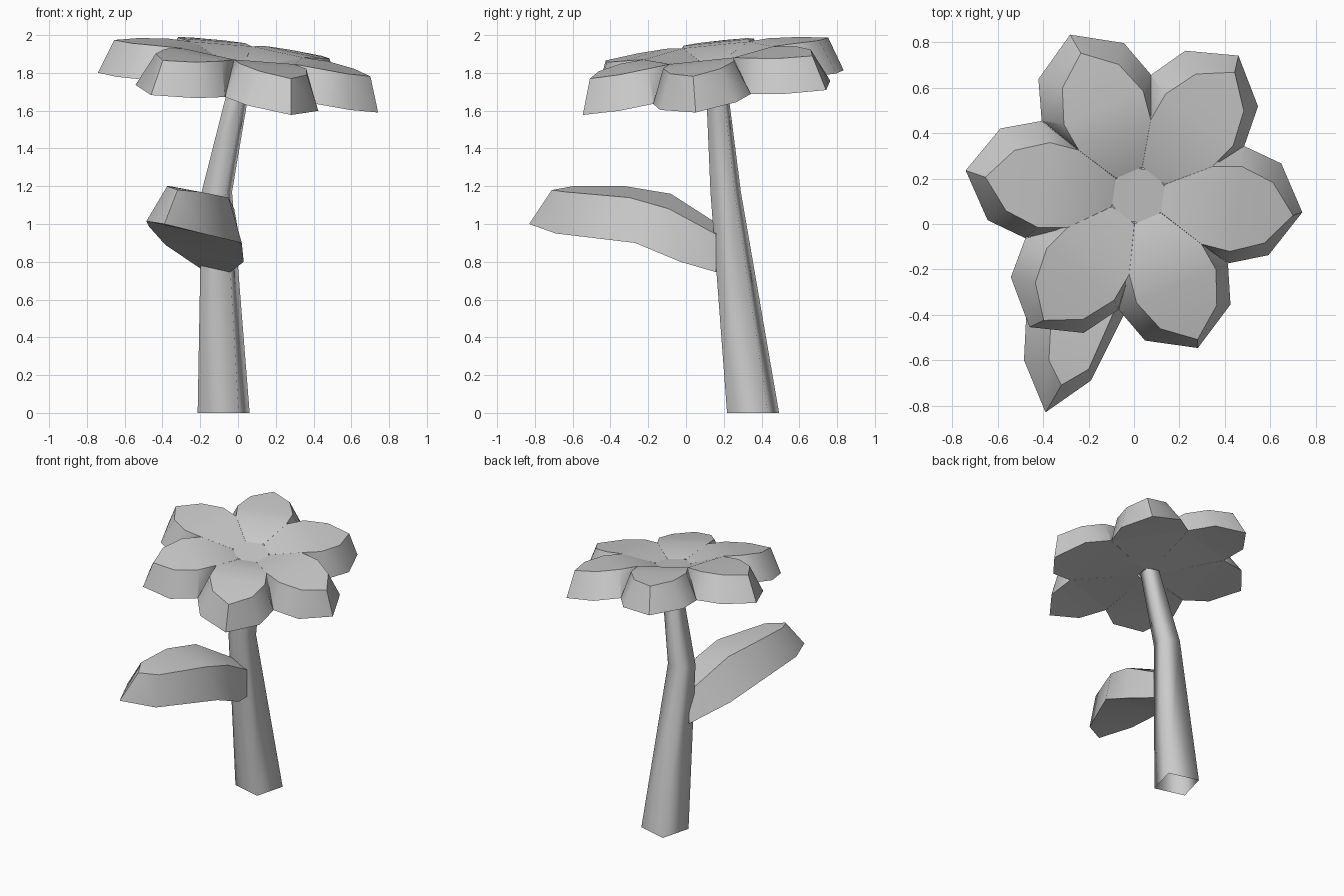
import bpy
import math
from mathutils import Vector, Matrix

cube = bpy.data.objects.get("Cube")
if cube:
    bpy.data.objects.remove(cube)

grey = bpy.data.materials.new("plain_grey")
grey.use_nodes = True
COLOUR = (0.6, 0.6, 0.6, 1)
grey.diffuse_color = COLOUR
grey.node_tree.nodes["Principled BSDF"].inputs["Base Color"].default_value = COLOUR


def build(name, verts, faces, sharp_angle):
    mesh = bpy.data.meshes.new(name)
    mesh.from_pydata([tuple(v) for v in verts], [], faces)
    mesh.materials.append(grey)
    obj = bpy.data.objects.new(name, mesh)
    bpy.context.collection.objects.link(obj)
    bpy.ops.object.select_all(action='DESELECT')
    obj.select_set(True)
    bpy.context.view_layer.objects.active = obj
    bpy.ops.object.shade_smooth_by_angle(angle=math.radians(sharp_angle))
    return obj


def thick_blade(name, right, left, tip):
    """Closed blade between two edge chains of (top, bottom) points."""
    n = len(right)
    chain = right + [tip] + left[::-1]
    verts = [top for top, _ in chain] + [bottom for _, bottom in chain]
    last, count = len(chain) - 1, len(chain)
    top = [(i, i + 1, last - i - 1, last - i) for i in range(n - 1)]
    top.append((n - 1, n, n + 1))
    underside = [tuple(count + i for i in reversed(face)) for face in top]
    walls = [(i, count + i, count + i + 1, i + 1) for i in range(last)]
    return build(name, verts, top + underside + walls, 35)


# Flower head frame, tilted towards the front left
head_tilt = Vector((0, 0, 1)).rotation_difference(Vector((0.127, -0.12, 1)))
head = Matrix.Translation((0.023, 0.122, 1.878)) @ head_tilt.to_matrix().to_4x4()

# Petals: half outline as (along, across, height) for the top and the underside
half_petal = [
    ((0.11, 0.063, -0.03), (0.06, 0.035, -0.185)),
    ((0.30, 0.173, 0.028), (0.447, 0.257, -0.155)),
    ((0.43, 0.19, 0.025), (0.455, 0.262, -0.155)),
    ((0.58, 0.135, 0.012), (0.63, 0.205, -0.168)),
]
petal_tip = ((0.69, 0, 0), (0.755, 0, -0.185))
for k in range(6):
    place = head @ Matrix.Rotation(math.radians(-7.5 + 60 * k), 4, 'Z')

    def put(pair, side=1):
        return tuple(place @ Vector((x, y * side, z)) for x, y, z in pair)

    thick_blade(f"petal_{k + 1}", [put(p, -1) for p in half_petal],
                [put(p) for p in half_petal], put(petal_tip))


def ring(centre, radius, sides, turn):
    return [Vector(centre) + Vector((radius * math.cos(a), radius * math.sin(a), 0))
            for a in (turn + math.tau * i / sides for i in range(sides))]


def loft(rings):
    n = len(rings[0])
    return [(r * n + i, r * n + (i + 1) % n, (r + 1) * n + (i + 1) % n, (r + 1) * n + i)
            for r in range(len(rings) - 1) for i in range(n)]


# Flower centre disc
build("flower_centre", [head @ v for v in ring((0, 0, -0.03), 0.128, 8, 0.2)],
      [tuple(range(8))], 35)

# Stem: tapered square tube with one bend
stem_path = [((-0.076, 0.355, 0), 0.159), ((-0.112, 0.21, 1.17), 0.093),
             ((0.0, 0.165, 1.7), 0.067)]
rings = [ring(c, r, 4, math.radians(30)) for c, r in stem_path]
build("stem", [v for r in rings for v in r], loft(rings), 180)

# Leaf: arched thick blade, reaching forward from the stem
leaf_outer = [
    ((-0.17, 0.20, 0.98), (-0.20, 0.25, 0.765)),
    ((-0.29, -0.08, 1.16), (-0.385, 0.03, 0.89)),
    ((-0.36, -0.32, 1.20), (-0.47, -0.30, 0.985)),
    ((-0.375, -0.60, 1.20), (-0.485, -0.60, 1.015)),
]
leaf_inner = [
    ((-0.04, 0.16, 0.945), (-0.04, 0.16, 0.745)),
    ((-0.02, -0.09, 1.08), (0.03, -0.03, 0.80)),
    ((-0.05, -0.30, 1.14), (0.02, -0.27, 0.90)),
    ((-0.20, -0.64, 1.17), (-0.19, -0.69, 0.95)),
]
leaf_tip = ((-0.32, -0.71, 1.18), (-0.39, -0.83, 1.0))
thick_blade("leaf", leaf_outer, leaf_inner, leaf_tip)
